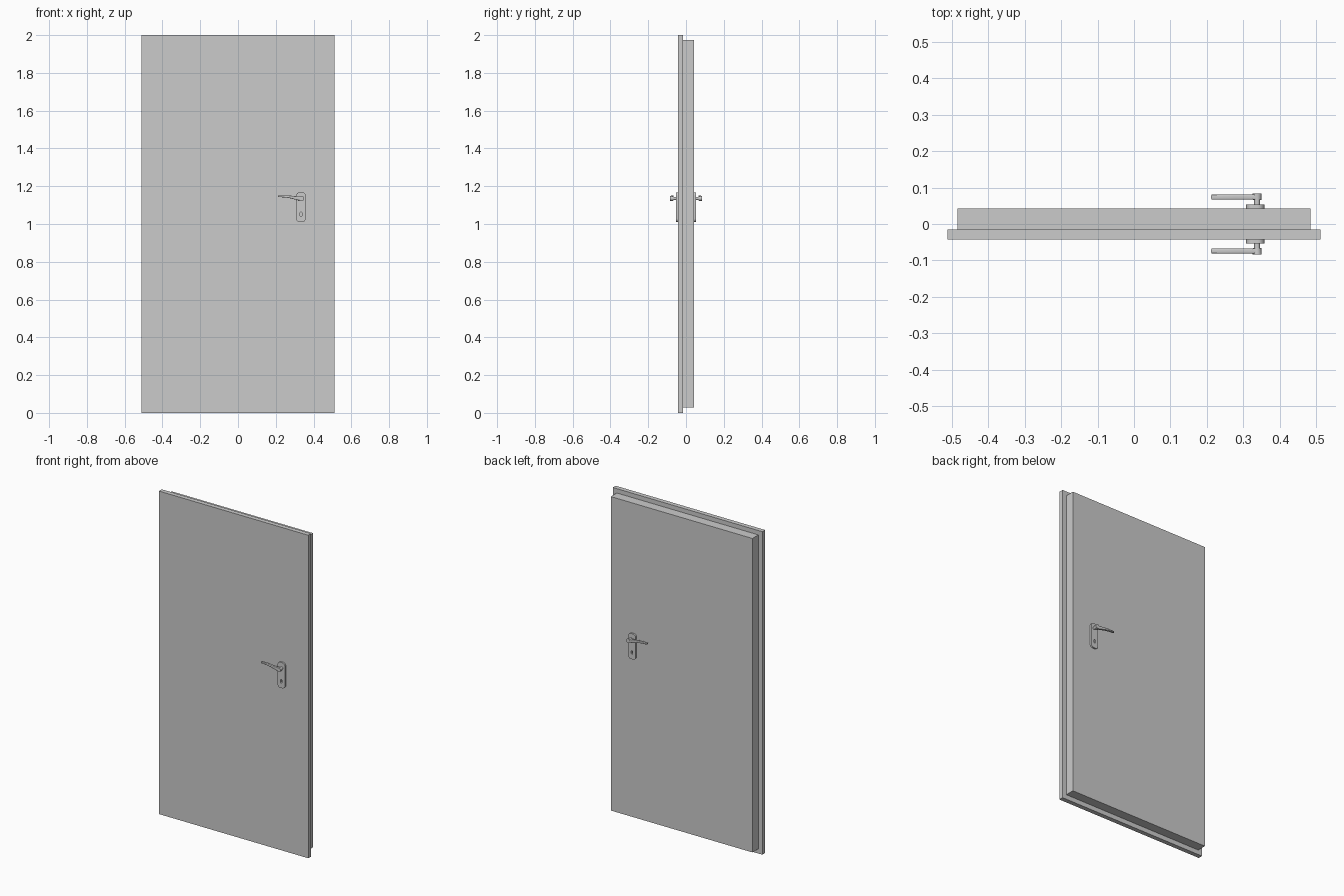
import bpy, bmesh, math
from mathutils import Matrix, Vector

if "Cube" in bpy.data.objects:
    bpy.data.objects.remove(bpy.data.objects["Cube"])


def finish(ob, mirror=False, smooth=False):
    bpy.ops.object.select_all(action='DESELECT')
    ob.select_set(True)
    bpy.context.view_layer.objects.active = ob
    if smooth:
        bpy.ops.object.shade_smooth_by_angle(angle=math.radians(35))
    if mirror:
        m = ob.modifiers.new("both_sides", 'MIRROR')
        m.use_axis = (False, True, False)
    return ob


def box(name, x, y, z):
    bm = bmesh.new()
    bmesh.ops.create_cube(bm, size=1)
    for v in bm.verts:
        v.co = Vector([lo + (c + 0.5) * (hi - lo) for c, (lo, hi) in zip(v.co, (x, y, z))])
    me = bpy.data.meshes.new(name)
    bm.to_mesh(me)
    bm.free()
    ob = bpy.data.objects.new(name, me)
    bpy.context.collection.objects.link(ob)
    return finish(ob)


def slab(name, outlines, y0, y1, bevel=0.0):
    """Extrude closed x-z outlines (later ones cut holes) between y0 and y1."""
    cu = bpy.data.curves.new(name, 'CURVE')
    cu.dimensions = '2D'
    cu.fill_mode = 'BOTH'
    cu.extrude = abs(y1 - y0) / 2 - bevel
    cu.bevel_depth, cu.offset, cu.bevel_resolution = bevel, -bevel, 2
    for pts in outlines:
        sp = cu.splines.new('POLY')
        sp.points.add(len(pts) - 1)
        for p, (x, z) in zip(sp.points, pts):
            p.co = (x, z, 0, 1)
        sp.use_cyclic_u = True
    ob = bpy.data.objects.new(name, cu)
    bpy.context.collection.objects.link(ob)
    finish(ob)
    bpy.ops.object.convert(target='MESH')
    ob = bpy.context.view_layer.objects.active
    ob.data.transform(Matrix.Translation((0, (y0 + y1) / 2, 0)) @ Matrix.Rotation(math.pi / 2, 4, 'X'))
    bm = bmesh.new()
    bm.from_mesh(ob.data)
    bmesh.ops.remove_doubles(bm, verts=bm.verts, dist=0.00002)
    bmesh.ops.recalc_face_normals(bm, faces=bm.faces)
    bm.to_mesh(ob.data)
    bm.free()
    return finish(ob, mirror=True, smooth=True)


def cylinder(name, x, z, y0, y1, r0, r1):
    bm = bmesh.new()
    bmesh.ops.create_cone(bm, cap_ends=True, segments=24, radius1=r0, radius2=r1,
                          depth=abs(y1 - y0))
    bm.transform(Matrix.Translation((x, (y0 + y1) / 2, z)) @ Matrix.Rotation(math.pi / 2, 4, 'X'))
    me = bpy.data.meshes.new(name)
    bm.to_mesh(me)
    bm.free()
    ob = bpy.data.objects.new(name, me)
    bpy.context.collection.objects.link(ob)
    return finish(ob, mirror=True, smooth=True)


def rounded(cx, cz, hx, hz, r, n=6):
    pts = []
    for q, (sx, sz) in enumerate(((1, 1), (-1, 1), (-1, -1), (1, -1))):
        for i in range(n + 1):
            a = math.pi / 2 * (q + i / n)
            pts.append((cx + sx * (hx - r) + r * math.cos(a), cz + sz * (hz - r) + r * math.sin(a)))
    return pts


# Door leaf: wide front panel and smaller rebated core behind it
box("front_panel", (-0.512, 0.512), (-0.043, -0.015), (0, 2))
box("rebated_core", (-0.485, 0.485), (-0.015, 0.043), (0.029, 1.973))

# Escutcheon plates with keyhole, one on each face
slab("handle_plate", [rounded(0.333, 1.089, 0.025, 0.079, 0.018),
                      rounded(0.333, 1.052, 0.005, 0.011, 0.0045)], -0.042, -0.053)

# Spindle neck and hub
HX, HZ = 0.338, 1.135
cylinder("handle_neck", HX, HZ, -0.051, -0.068, 0.008, 0.008)
cylinder("handle_hub", HX, HZ, -0.066, -0.084, 0.0115, 0.0125)

# Curved lever: centre line with half thickness, widening toward the hub
spine = [(0.212, 1.1465, 0.004), (0.235, 1.1465, 0.005), (0.258, 1.1455, 0.006),
         (0.278, 1.143, 0.007), (0.296, 1.1395, 0.0085), (0.315, 1.136, 0.010),
         (HX, 1.1345, 0.0115)]
upper = [(x, z + t) for x, z, t in spine]
lower = [(x, z - t) for x, z, t in reversed(spine)]
slab("handle_lever", [upper + lower], -0.067, -0.081, bevel=0.003)
